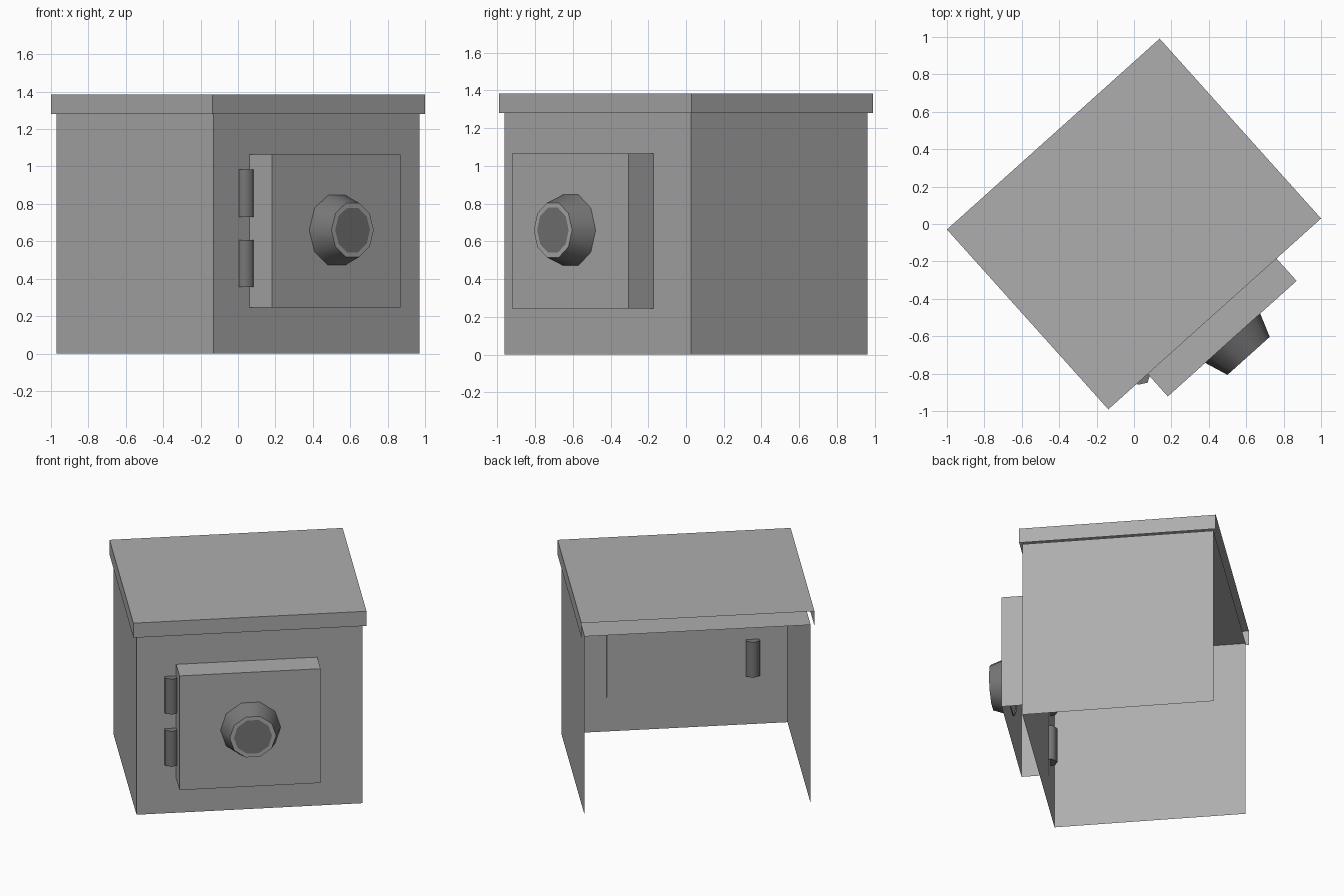
import bpy, bmesh
from math import radians, cos, sin, pi
from mathutils import Matrix

cube = bpy.data.objects.get("Cube")
if cube:
    bpy.data.objects.remove(cube, do_unlink=True)

# The whole safe is turned about the vertical axis
TURN = Matrix.Rotation(radians(41.9), 4, 'Z')


def material(name, grey):
    mat = bpy.data.materials.new(name)
    mat.use_nodes = True
    colour = (grey, grey, grey, 1)
    mat.diffuse_color = colour
    mat.node_tree.nodes["Principled BSDF"].inputs["Base Color"].default_value = colour
    return mat


BODY = material("mid grey", 0.42)
DARK = material("dark grey", 0.185)


def finish(name, bm, mats):
    mesh = bpy.data.meshes.new(name)
    bm.to_mesh(mesh)
    bm.free()
    for mat in mats:
        mesh.materials.append(mat)
    obj = bpy.data.objects.new(name, mesh)
    obj.matrix_world = TURN
    bpy.context.collection.objects.link(obj)
    return obj


def open_box(name, lo, hi):
    """Box without its back and bottom faces."""
    bm = bmesh.new()
    bmesh.ops.create_cube(bm, size=1)
    for v in bm.verts:
        v.co = [l + (c + 0.5) * (h - l) for c, l, h in zip(v.co, lo, hi)]
    bm.normal_update()
    hidden = [f for f in bm.faces if f.normal.y > 0.5 or f.normal.z < -0.5]
    bmesh.ops.delete(bm, geom=hidden, context='FACES')
    return finish(name, bm, [BODY])


def lathe(name, profile, sides, place, mats, phase=0, cap_start=True):
    """Rings of (radius, height) about z, moved by the matrix place."""
    bm = bmesh.new()
    rings = []
    for r, h in profile:
        angles = [phase + 2 * pi * i / sides for i in range(sides)]
        rings.append([bm.verts.new(place @ Matrix.Translation((r * cos(a), r * sin(a), h)).translation)
                      for a in angles])
    for low, high in zip(rings, rings[1:]):
        for i in range(sides):
            j = (i + 1) % sides
            bm.faces.new((low[i], low[j], high[j], high[i]))
    bm.faces.new(rings[-1])
    if cap_start:
        bm.faces.new(rings[0][::-1])
    bm.normal_update()
    obj = finish(name, bm, mats)
    bpy.ops.object.select_all(action='DESELECT')
    bpy.context.view_layer.objects.active = obj
    obj.select_set(True)
    bpy.ops.object.shade_smooth_by_angle(angle=radians(65))
    return obj


# Cabinet, lid and door
open_box("cabinet", (-0.741, -0.628, 0), (0.741, 0.628, 1.28))
open_box("lid", (-0.764, -0.646, 1.28), (0.764, 0.646, 1.385))
open_box("door", (-0.481, -0.807, 0.245), (0.444, -0.62, 1.065))

# Dial on the door: dark sides and face, lighter rim
dial_place = Matrix.Translation((-0.015, 0, 0.66)) @ Matrix.Rotation(radians(90), 4, 'X')
dial = lathe("dial", [(0.2, 0.8), (0.152, 0.934), (0.125, 0.934)], 10,
             dial_place, [DARK, BODY], cap_start=False)
for face in dial.data.polygons:
    if len(face.vertices) == 4 and face.normal.y < -0.95:
        face.material_index = 1

# Hinges beside the door
for label, bottom in (("lower", 0.355), ("upper", 0.73)):
    lathe(label + "_hinge", [(0.052, bottom), (0.052, bottom + 0.253)], 6,
          Matrix.Translation((-0.513, -0.628, 0)), [DARK], phase=pi / 6)
